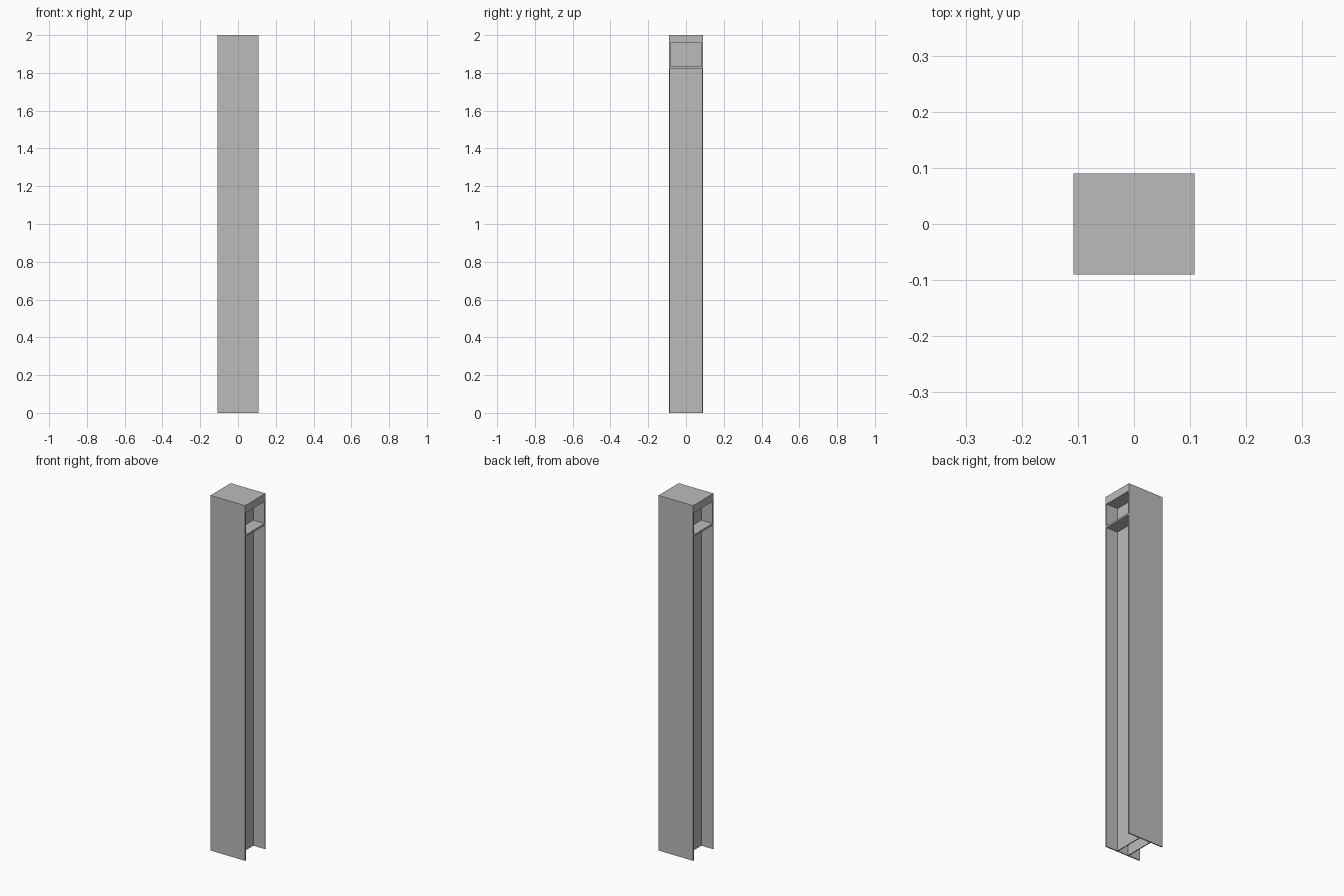
import bpy

cube = bpy.data.objects.get("Cube")
if cube:
    bpy.data.objects.remove(cube, do_unlink=True)

HALF_X, HALF_Y, HEIGHT = 0.108, 0.09, 2.0
WEB = 0.037                          # outer face of each web sheet
SHEET = 0.005                        # web sheet thickness
SHELF_BOTTOM, SHELF_TOP, CAP_BOTTOM = 1.823, 1.833, 1.957

steel = bpy.data.materials.new("plain_grey")
steel.use_nodes = True
grey = (0.5, 0.5, 0.5, 1)
steel.diffuse_color = grey
steel.node_tree.nodes["Principled BSDF"].inputs["Base Color"].default_value = grey


def box(name, x, y, z):
    """Box given by its (low, high) range on each axis."""
    ranges = (x, y, z)
    bpy.ops.mesh.primitive_cube_add(size=1, location=[(a + b) / 2 for a, b in ranges])
    ob = bpy.context.object
    ob.name = name
    ob.scale = [b - a for a, b in ranges]
    bpy.ops.object.transform_apply(location=True, rotation=False, scale=True)
    ob.data.materials.append(steel)
    return ob


def cut(target, cutter):
    """Subtract the cutter and remove it."""
    mod = target.modifiers.new("cut", 'BOOLEAN')
    mod.operation = 'DIFFERENCE'
    mod.solver = 'EXACT'
    mod.object = cutter
    cutter.hide_render = True
    bpy.ops.object.select_all(action='DESELECT')
    bpy.context.view_layer.objects.active = target
    target.select_set(True)
    bpy.ops.object.modifier_apply(modifier=mod.name)
    bpy.data.objects.remove(cutter, do_unlink=True)


# Full column
post = box("column", (-HALF_X, HALF_X), (-HALF_Y, HALF_Y), (0, HEIGHT))

# Long recess and small top recess on both sides, leaving a shelf between them
for side in (-1, 1):
    x = sorted((side * WEB, side * (HALF_X + 0.1)))
    cut(post, box("long_recess", x, (-0.084, 0.084), (-0.1, SHELF_BOTTOM)))
    cut(post, box("top_recess", x, (-0.083, 0.083), (SHELF_TOP, CAP_BOTTOM)))

# Hollow core between the two web sheets, open at the bottom
core = WEB - SHEET
cut(post, box("core", (-core, core), (-0.084, 0.084), (-0.1, CAP_BOTTOM)))
